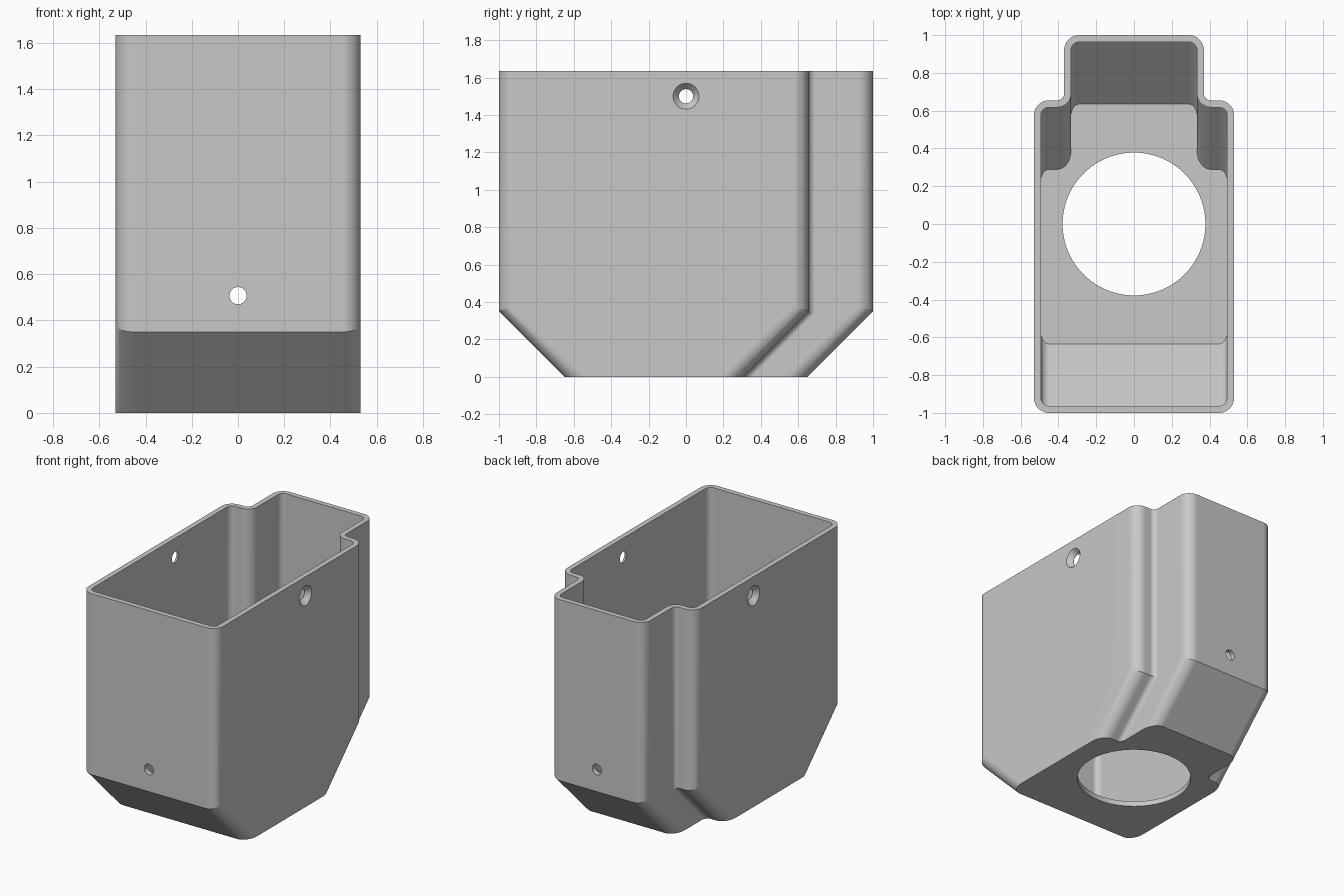
import bpy, bmesh, math
from mathutils import Vector

cube = bpy.data.objects.get("Cube")
if cube:
    bpy.data.objects.remove(cube, do_unlink=True)

HEIGHT, WALL = 1.635, 0.037
HALF_W, NECK_W, SHOULDER_Y = 0.53, 0.37, 0.655
R, NOTCH_R, KNEE = 0.08, 0.035, 0.35
STEPS = 10

grey = bpy.data.materials.new("plain grey")
grey.use_nodes = True
colour = (0.58, 0.58, 0.58, 1)
grey.diffuse_color = colour
grey.node_tree.nodes["Principled BSDF"].inputs["Base Color"].default_value = colour

# Corners on the left side: centre, radius, start and end angle,
# wall the corner belongs to, outward direction of that wall, convex or not
CORNERS = [
    (HALF_W - R, R - 1, R, -90, 0, -1, -1, True),
    (HALF_W - R, SHOULDER_Y - R, R, 0, 90, SHOULDER_Y, 1, True),
    (NECK_W + NOTCH_R, SHOULDER_Y + NOTCH_R, NOTCH_R, 270, 180, SHOULDER_Y, 1, False),
    (NECK_W - R, 1 - R, R, 0, 90, 1, 1, True),
]


def outline(inset):
    """Rounded outline as (x, y, wall, direction), moved inward by inset."""
    half = []
    for cx, cy, r, a0, a1, wall, side, convex in CORNERS:
        r += -inset if convex else inset
        for i in range(STEPS + 1):
            a = math.radians(a0 + (a1 - a0) * i / STEPS)
            half.append((cx + r * math.cos(a), cy + r * math.sin(a), wall, side))
    return half + [(-x, y, w, s) for x, y, w, s in reversed(half)]


def rings(bm, inset, floor):
    """Top, mitred knee and floor loops of one skin."""
    top, knee, base = [], [], []
    for x, y, wall, side in outline(inset):
        d = side * (wall - y)
        top.append(bm.verts.new((x, y, HEIGHT)))
        knee.append(bm.verts.new((x, y, KNEE + d * math.tan(math.pi / 8))))
        base_y = wall - side * (KNEE - floor + d * math.sqrt(2))
        base.append(bm.verts.new((x, base_y, floor)))
    return top, knee, base


def bridge(bm, a, b):
    for i in range(len(a)):
        j = (i + 1) % len(a)
        bm.faces.new((a[i], a[j], b[j], b[i]))


# Hollow housing with sloped front and back
bm = bmesh.new()
outer = rings(bm, 0, 0)
inner = rings(bm, WALL, WALL)
for top, knee, base in (outer, inner):
    bridge(bm, top, knee)
    bridge(bm, knee, base)
    bm.faces.new(base)
bridge(bm, outer[0], inner[0])
bmesh.ops.recalc_face_normals(bm, faces=bm.faces)
mesh = bpy.data.meshes.new("housing")
bm.to_mesh(mesh)
bm.free()
mesh.materials.append(grey)
housing = bpy.data.objects.new("housing", mesh)
bpy.context.collection.objects.link(housing)
bpy.context.view_layer.objects.active = housing


def cut(centre, axis, r1, r2, depth, sides=48):
    """Drill a straight or tapered hole along an axis."""
    rot = Vector(axis).to_track_quat('Z', 'Y').to_euler()
    bpy.ops.mesh.primitive_cone_add(vertices=sides, radius1=r1, radius2=r2,
                                    depth=depth, location=centre, rotation=rot)
    cutter = bpy.context.object
    cutter.name = "hole_cutter"
    cutter.hide_render = True
    cutter.data.materials.append(grey)
    bpy.context.view_layer.objects.active = housing
    mod = housing.modifiers.new("hole", 'BOOLEAN')
    mod.operation, mod.solver, mod.object = 'DIFFERENCE', 'EXACT', cutter
    bpy.ops.object.modifier_apply(modifier=mod.name)
    bpy.data.objects.remove(cutter, do_unlink=True)


# Floor opening, cable holes front to back, screw holes side to side
cut((0, 0, 0), (0, 0, 1), 0.378, 0.378, 0.2, 96)
cut((0, 0, 0.507), (0, 1, 0), 0.037, 0.037, 3)
cut((0, 0, 1.5), (1, 0, 0), 0.038, 0.038, 3)
# Countersinks on the outer sides
for s in (-1, 1):
    cut((s * 0.515, 0, 1.5), (s, 0, 0), 0.034, 0.078, 0.05)

# Smooth rounded corners, crisp edges, flat walls
bpy.ops.object.select_all(action='DESELECT')
housing.select_set(True)
bpy.context.view_layer.objects.active = housing
bpy.ops.object.shade_smooth_by_angle(angle=math.radians(20))
normals = housing.modifiers.new("even_shading", 'WEIGHTED_NORMAL')
normals.keep_sharp = True
